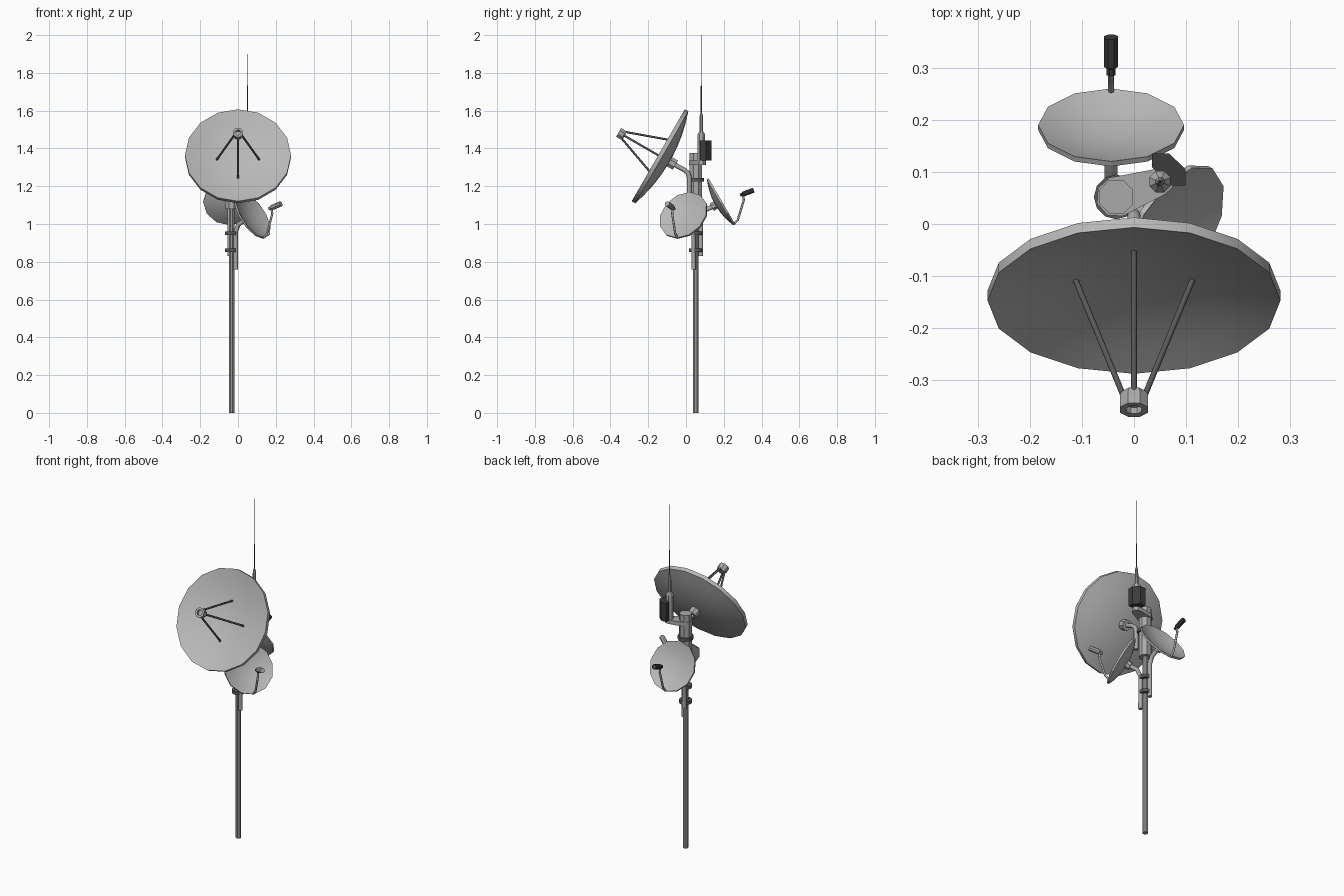
import bpy, bmesh, math
from mathutils import Vector, Matrix

if "Cube" in bpy.data.objects:
    bpy.data.objects.remove(bpy.data.objects["Cube"])


def mat(name, r, g, b):
    m = bpy.data.materials.new(name)
    m.diffuse_color = (r, g, b, 1)
    m.use_nodes = True
    m.node_tree.nodes["Principled BSDF"].inputs["Base Color"].default_value = m.diffuse_color
    return m


DISH = mat("dish_grey", .48, .48, .48)
METAL = mat("mast_grey", .40, .40, .40)
POLE = mat("pole_grey", .34, .33, .32)
STRUT = mat("dark_grey", .10, .10, .10)
BLACK = mat("black_plastic", .045, .045, .045)


def finish(name, bm, material):
    bmesh.ops.recalc_face_normals(bm, faces=bm.faces[:])
    me = bpy.data.meshes.new(name)
    bm.to_mesh(me)
    bm.free()
    me.materials.append(material)
    me.shade_smooth()
    me.set_sharp_from_angle(angle=math.radians(28))
    ob = bpy.data.objects.new(name, me)
    bpy.context.collection.objects.link(ob)
    return ob


def lathe(name, profile, frame, material, sides=8, phase=0.0):
    """Revolve (radius, height) points about the local z axis of a frame."""
    bm = bmesh.new()
    rings = []
    for r, h in profile:
        if r == 0:
            rings.append([bm.verts.new(frame @ Vector((0, 0, h)))])
            continue
        ring = []
        for i in range(sides):
            a = 2 * math.pi * (i + phase) / sides
            ring.append(bm.verts.new(frame @ Vector((r * math.sin(a), r * math.cos(a), h))))
        rings.append(ring)
    for a, b in zip(rings, rings[1:]):
        for i in range(sides):
            j = (i + 1) % sides
            if len(a) == 1:
                bm.faces.new((a[0], b[i], b[j]))
            elif len(b) == 1:
                bm.faces.new((a[i], a[j], b[0]))
            else:
                bm.faces.new((a[i], a[j], b[j], b[i]))
    return finish(name, bm, material)


def cyl(name, frame, r, h0, h1, material, sides=8, phase=0.0):
    return lathe(name, [(0, h0), (r, h0), (r, h1), (0, h1)], frame, material, sides, phase)


def prism(name, pts, z0, z1, material):
    bm = bmesh.new()
    lo = [bm.verts.new((x, y, z0)) for x, y in pts]
    hi = [bm.verts.new((x, y, z1)) for x, y in pts]
    bm.faces.new(lo)
    bm.faces.new(hi)
    for i in range(len(pts)):
        j = (i + 1) % len(pts)
        bm.faces.new((lo[i], lo[j], hi[j], hi[i]))
    return finish(name, bm, material)


def tube(name, pts, r, material):
    cu = bpy.data.curves.new(name, 'CURVE')
    cu.dimensions = '3D'
    cu.bevel_depth = r
    cu.bevel_resolution = 2
    cu.use_fill_caps = True
    sp = cu.splines.new('POLY')
    sp.points.add(len(pts) - 1)
    for p, q in zip(sp.points, pts):
        p.co = (*q, 1)
    cu.materials.append(material)
    ob = bpy.data.objects.new(name, cu)
    bpy.context.collection.objects.link(ob)
    return ob


def aim(origin, n, up):
    """Frame at origin with local z along n and local y close to up."""
    n = Vector(n).normalized()
    up = Vector(up)
    u = (up - n * up.dot(n)).normalized()
    s = u.cross(n)
    m = Matrix((s, u, n)).transposed().to_4x4()
    m.translation = origin
    return m


def dish_frame(centre, azimuth, elevation=30):
    a, e = math.radians(azimuth), math.radians(elevation)
    n = (math.cos(e) * math.cos(a), math.cos(e) * math.sin(a), math.sin(e))
    return aim(Vector(centre), n, (0, 0, 1))


def dish(name, f, R, depth, rim, back, sides):
    fr = (.3, .55, .8)
    prof = [(0, -depth)] + [(R * k, -depth * (1 - k * k)) for k in fr]
    prof += [(R, 0), (R, -rim)]
    prof += [(R * k, -rim - (back - rim) * (1 - k * k)) for k in reversed(fr)] + [(0, -back)]
    return lathe(name, prof, f, DISH, sides)


# pole and thick upper mast
PX, PY = -.034, .052
base = Matrix.Translation((PX, PY, 0))
cyl("pole", base, .0155, 0, 1.10, POLE, 8, .5)
cyl("upper_mast", base, .035, 1.08, 1.375, METAL, 8, .5)

# clamp rings
for i, z in enumerate((.86, .95)):
    cyl(f"lower_clamp_{i}", base, .035, z - .009, z + .009, STRUT, 12)
cyl("upper_clamp", base, .043, 1.226, 1.244, STRUT, 12)

# large dish with four struts and a feed ring
big = dish_frame((0, -.147, 1.364), -90)
dish("large_dish", big, .281, .055, .022, .07, 16)
for i in range(4):
    a = i * math.pi / 2
    d = Vector((math.sin(a), math.cos(a), 0))
    tube(f"feed_strut_{i}", [big @ (d * .112 + Vector((0, 0, -.045))),
                             big @ (d * .02 + Vector((0, 0, .212)))], .0055, STRUT)
lathe("feed_ring", [(0, .205), (.024, .205), (.029, .215), (.029, .242), (.016, .242),
                    (.016, .228), (0, .228)], big, METAL, 8, .5)
cyl("large_dish_hub", big, .03, -.105, -.06, METAL, 8, .5)
tube("large_dish_arm", [big @ Vector((0, 0, -.10)), (0, -.012, 1.288), (0, .008, 1.272),
                        (0, .017, 1.25), (0, .017, 1.13)], .0125, METAL)


# two small dishes, each with a feed arm and a bent mounting pipe
def small_dish(tag, centre, azimuth, rod, foot, feed_mat):
    f = dish_frame(centre, azimuth)
    dish(f"{tag}_dish", f, .14, .03, .011, .04, 12)
    tube(f"{tag}_feed_arm", [f @ Vector(p) for p in
         ((0, -.136, -.005), (0, -.127, .024), (0, -.052, .104), (0, -.03, .112))], .006, METAL)
    a, b = f @ Vector((0, -.020, .100)), f @ Vector((0, -.033, .176))
    head = aim(a, b - a, (0, 0, 1))
    lathe(f"{tag}_feed", [(0, 0), (.009, 0), (.009, .014), (.0145, .018),
                          (.0145, .077), (0, .077)], head, feed_mat, 8, .5)
    cyl(f"{tag}_hub", f, .024, -.062, -.03, METAL, 8, .5)
    hub = f @ Vector((0, 0, -.055))
    rx, ry = rod
    top = hub.z - .06
    mid = Vector((rx, ry, top + .03)).lerp(hub, .3)
    tube(f"{tag}_mount_pipe", [hub, mid, (rx, ry, top), (rx, ry, foot)], .0125, METAL)


small_dish("right", (.081, -.015, 1.048), -30, (-.012, .04), .76, METAL)
small_dish("back", (-.044, .190, 1.120), 90, (-.044, .078), .83, BLACK)

# bracket plate from the mast to the whip antenna
WX, WY = .05, .081
ang = math.atan2(WY - PY, WX - PX)
plate = []
for cx, cy, r, start in ((PX, PY, .039, ang + math.pi / 2), (WX, WY, .026, ang - math.pi / 2)):
    for k in range(5):
        t = start + k * math.pi / 4
        plate.append((cx + r * math.cos(t), cy + r * math.sin(t)))
prism("antenna_bracket", plate, 1.312, 1.336, METAL)

# whip antenna
whip = Matrix.Translation((WX, WY, 0))
lathe("antenna_base", [(0, 1.33), (.022, 1.33), (.022, 1.475), (.010, 1.492),
                       (.009, 1.575), (.004, 1.59), (0, 1.59)], whip, METAL, 8, .5)
lathe("antenna_whip", [(0, 1.58), (.0035, 1.58), (.003, 1.73), (.0015, 1.735),
                       (.001, 2.0), (0, 2.0)], whip, STRUT, 6)

# dark equipment box behind the antenna
prism("equipment_box", [(.035, .135), (.068, .135), (.099, .105), (.099, .074),
                        (.072, .074), (.035, .108)], 1.335, 1.443, BLACK)
